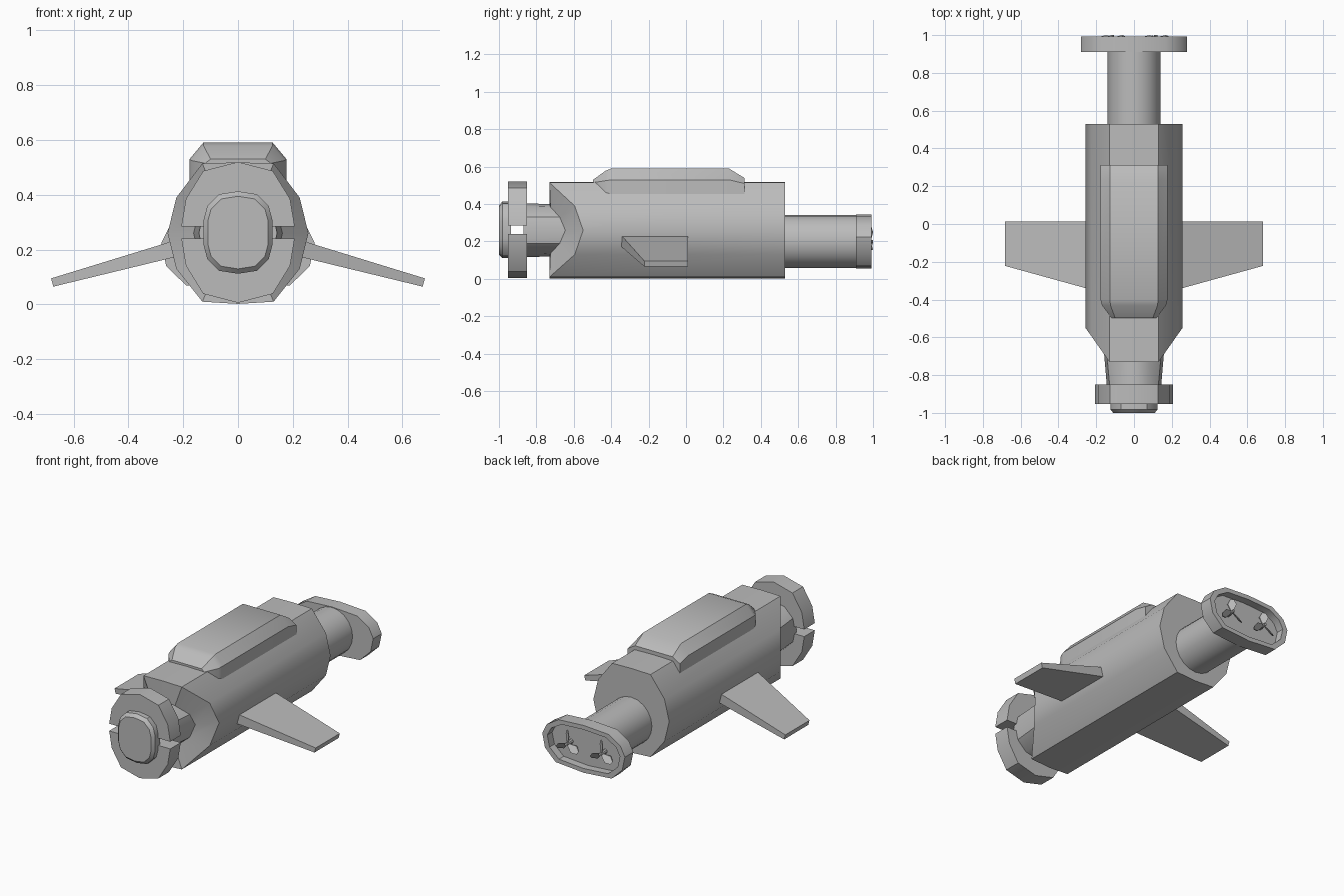
import bpy, bmesh, math
from mathutils import Vector

if "Cube" in bpy.data.objects:
    bpy.data.objects.remove(bpy.data.objects["Cube"])

grey = bpy.data.materials.new("hull_grey")
grey.diffuse_color = (0.5, 0.5, 0.5, 1)
grey.use_nodes = True
grey.node_tree.nodes["Principled BSDF"].inputs["Base Color"].default_value = grey.diffuse_color


def finish(name, bm, angle=35):
    bmesh.ops.remove_doubles(bm, verts=bm.verts, dist=1e-5)
    bmesh.ops.recalc_face_normals(bm, faces=bm.faces)
    me = bpy.data.meshes.new(name)
    bm.to_mesh(me)
    bm.free()
    ob = bpy.data.objects.new(name, me)
    bpy.context.collection.objects.link(ob)
    me.materials.append(grey)
    bpy.ops.object.select_all(action='DESELECT')
    ob.select_set(True)
    bpy.context.view_layer.objects.active = ob
    bpy.ops.object.shade_smooth_by_angle(angle=math.radians(angle))
    return ob


def loft(name, rings, angle=35):
    """Skin a list of equal-length closed rings and cap both ends."""
    bm = bmesh.new()
    loops = [[bm.verts.new(p) for p in r] for r in rings]
    n = len(loops[0])
    for a, b in zip(loops, loops[1:]):
        for i in range(n):
            bm.faces.new((a[i], a[(i + 1) % n], b[(i + 1) % n], b[i]))
    bm.faces.new(loops[0])
    bm.faces.new(loops[-1])
    return finish(name, bm, angle)


def mirror(half):
    """Complete a right-hand outline that starts and ends on x = 0."""
    return half + [(-x, z) for x, z in half[-2:0:-1]]


def ring(half, y, s=1.0, cz=0.26):
    """Place an outline at depth y (one value, or one per half-outline point)."""
    ys = y if isinstance(y, list) else [y] * len(half)
    ys = ys + ys[-2:0:-1]
    return [(x * s, yy, cz + (z - cz) * s) for (x, z), yy in zip(mirror(half), ys)]


# hull with scalloped front running into the neck
hull = [(0, .518), (.13, .515), (.225, .39), (.257, .26), (.225, .13), (.13, .01), (0, .002)]
neck = [(0, .40), (.08, .385), (.145, .33), (.162, .26), (.145, .19), (.08, .135), (0, .12)]
hull_y = [-.73, -.73, -.595, -.55, -.595, -.73, -.73]
neck_y = [-.73, -.725, -.675, -.645, -.675, -.725, -.73]
neck_tip = [(x * .88, .26 + (z - .26) * 1.03) for x, z in neck]
loft("hull", [ring(hull, .53), ring(hull, hull_y), ring(neck, neck_y), ring(neck_tip, -.87)])

# split collar: two solid halves with a slot between
upper = [(0, .52), (.127, .487), (.19, .385), (.207, .285)]
for name, half in (("collar_upper", upper),
                   ("collar_lower", [(x, .526 - z) for x, z in upper])):
    pts = half + [(-x, z) for x, z in half[:0:-1]]
    loft(name, [[(x, y, z) for x, z in pts] for y in (-.85, -.952)])

# nose cap
nose = [(0, .413), (.07, .402), (.112, .36), (.125, .31), (.125, .215),
        (.112, .165), (.07, .123), (0, .112)]
loft("nose_cap", [ring(nose, -.935), ring(nose, -.982), ring(nose, -1.0, .88)])

# raised top housing, front tapered and rear bevelled
def housing(y, w, wt, z0, z1, z2):
    return [(-w, y, z0), (-w, y, z1), (-wt, y, z2), (wt, y, z2), (w, y, z1), (w, y, z0)]

loft("top_housing", [housing(-.497, .12, .10, .47, .515, .53),
                     housing(-.43, .17, .125, .455, .525, .578),
                     housing(-.40, .177, .127, .45, .53, .59),
                     housing(.23, .177, .127, .44, .53, .59),
                     housing(.312, .177, .127, .437, .51, .54)])

# swept wings, drooping toward the tips
for side, label in ((1, "right"), (-1, "left")):
    root = [(.20, .012, .243), (.20, -.355, .243), (.20, -.355, .18), (.20, .012, .18)]
    tip = [(.682, .012, .095), (.682, -.222, .095), (.674, -.222, .065), (.674, .012, .065)]
    loft("wing_" + label, [[(x * side, y, z) for x, y, z in r] for r in (root, tip)], 20)

# tail tube
tube = [(.14 * math.sin(i * math.tau / 20), .20 + .142 * math.cos(i * math.tau / 20))
        for i in range(20)]
loft("tail_tube", [[(x, y, z) for x, z in tube] for y in (.50, .93)])

# flared tail housing with a recessed rear
flange = [(0, .345), (.17, .335), (.25, .285), (.28, .225), (.262, .14), (.19, .07), (0, .055)]
inner = [(x * .88, .20 + (z - .20) * .82) for x, z in flange]
loft("tail_housing", [ring(flange, .91), ring(flange, .992), ring(inner, .992), ring(inner, .945)])

# twin propellers: hub and three tapered blades each
for side, label in ((1, "right"), (-1, "left")):
    bm = bmesh.new()
    c = Vector((.115 * side, 0, .20))

    def block(a, b):
        va = [bm.verts.new(p) for p in a]
        vb = [bm.verts.new(p) for p in b]
        n = len(va)
        for i in range(n):
            bm.faces.new((va[i], va[(i + 1) % n], vb[(i + 1) % n], vb[i]))
        bm.faces.new(va)
        bm.faces.new(vb)

    hub = [(.014 * math.cos(i * math.tau / 8), .014 * math.sin(i * math.tau / 8)) for i in range(8)]
    block([c + Vector((x, .94, z)) for x, z in hub],
          [c + Vector((x * .6, 1.0, z * .6)) for x, z in hub])
    for k in range(3):
        t = math.pi / 2 + k * math.tau / 3
        r, w = Vector((math.cos(t), 0, math.sin(t))), Vector((-math.sin(t), 0, math.cos(t)))
        shape = [(.008, -.006), (.05, -.02), (.08, -.008), (.08, .008), (.05, .02), (.008, .006)]
        blade = [c + r * d + w * s + Vector((0, .98 + s * .7, 0)) for d, s in shape]
        block(blade, [p + Vector((0, .006, 0)) for p in blade])
    finish("propeller_" + label, bm, 30)
